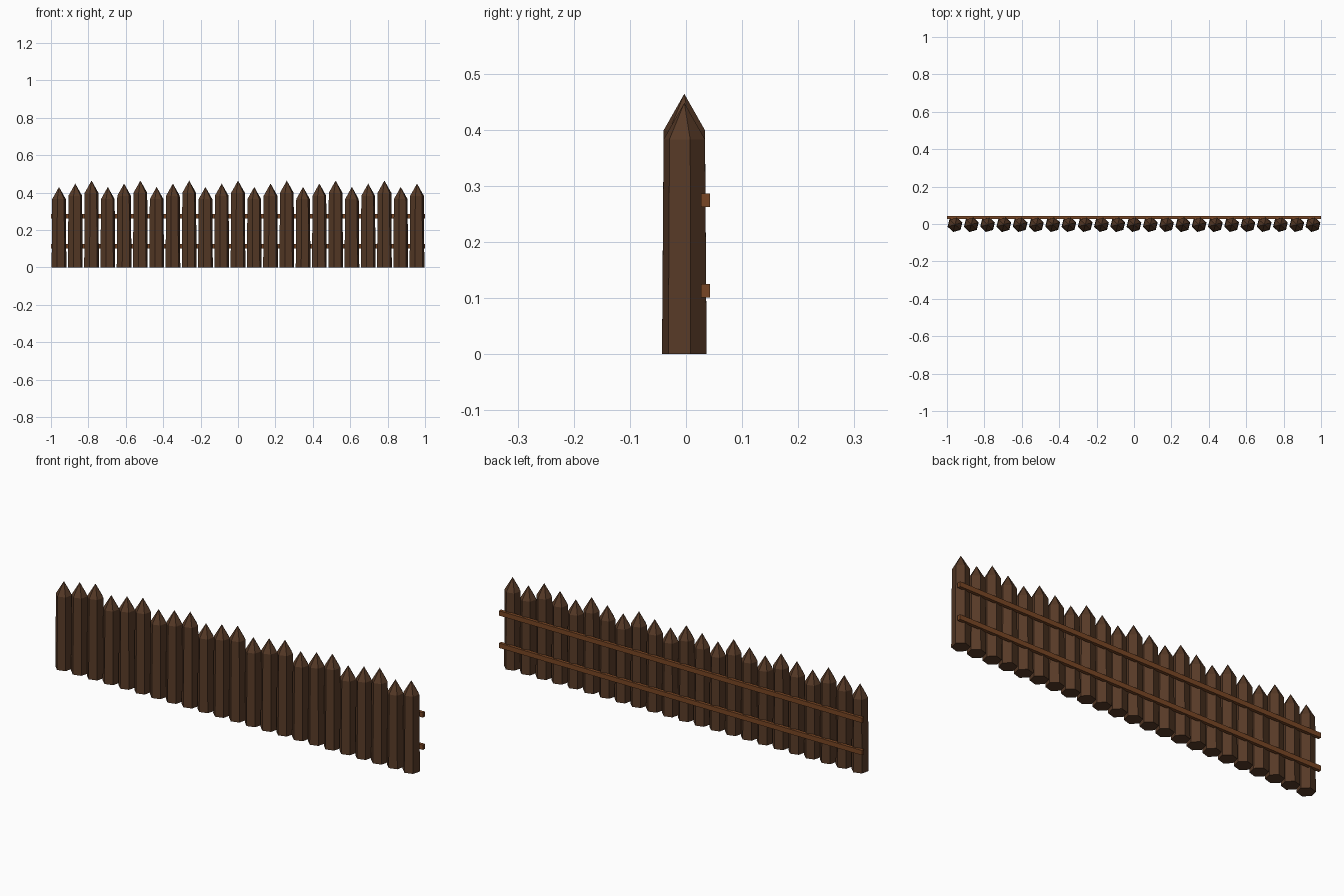
import bpy
import bmesh
import math

cube = bpy.data.objects.get("Cube")
if cube:
    bpy.data.objects.remove(cube, do_unlink=True)


def make_material(name, rgb):
    mat = bpy.data.materials.new(name)
    mat.use_nodes = True
    colour = (*rgb, 1.0)
    mat.diffuse_color = colour
    mat.node_tree.nodes["Principled BSDF"].inputs["Base Color"].default_value = colour
    return mat


def add_object(name, bm, mat, location):
    bmesh.ops.recalc_face_normals(bm, faces=bm.faces)
    mesh = bpy.data.meshes.new(name)
    bm.to_mesh(mesh)
    bm.free()
    mesh.materials.append(mat)
    obj = bpy.data.objects.new(name, mesh)
    obj.location = location
    bpy.context.collection.objects.link(obj)
    return obj


dark_wood = make_material("dark_wood", (0.095, 0.042, 0.020))
rail_wood = make_material("rail_wood", (0.190, 0.062, 0.018))

SIDES = 6
TURN = math.radians(16)
POSTS = 23
SPACING = 0.087
TIP_HEIGHT = 0.065


def ring(bm, radius, z):
    angles = [TURN + math.tau * k / SIDES for k in range(SIDES)]
    return [bm.verts.new((radius * math.cos(a), radius * math.sin(a), z)) for a in angles]


def add_post(name, x, height):
    # Tapered six-sided stake with a sharpened point
    bm = bmesh.new()
    base = ring(bm, 0.041, 0)
    shoulder = ring(bm, 0.038, height - TIP_HEIGHT)
    tip = bm.verts.new((0, 0, height))
    bm.faces.new(base)
    for k in range(SIDES):
        n = (k + 1) % SIDES
        bm.faces.new((base[k], base[n], shoulder[n], shoulder[k]))
        bm.faces.new((shoulder[k], shoulder[n], tip))
    add_object(name, bm, dark_wood, (x, -0.003, 0))


def add_rail(name, z):
    # Long square batten across the back
    bm = bmesh.new()
    bmesh.ops.create_cube(bm, size=1)
    bmesh.ops.scale(bm, vec=(2.0, 0.016, 0.024), verts=bm.verts)
    add_object(name, bm, rail_wood, (0, 0.035, z))


# Stakes repeat in three heights
heights = (0.43, 0.448, 0.464)
for i in range(POSTS):
    add_post(f"stake_{i + 1}", (i - (POSTS - 1) / 2) * SPACING, heights[i % 3])

# Back rails
add_rail("lower_rail", 0.113)
add_rail("upper_rail", 0.274)
